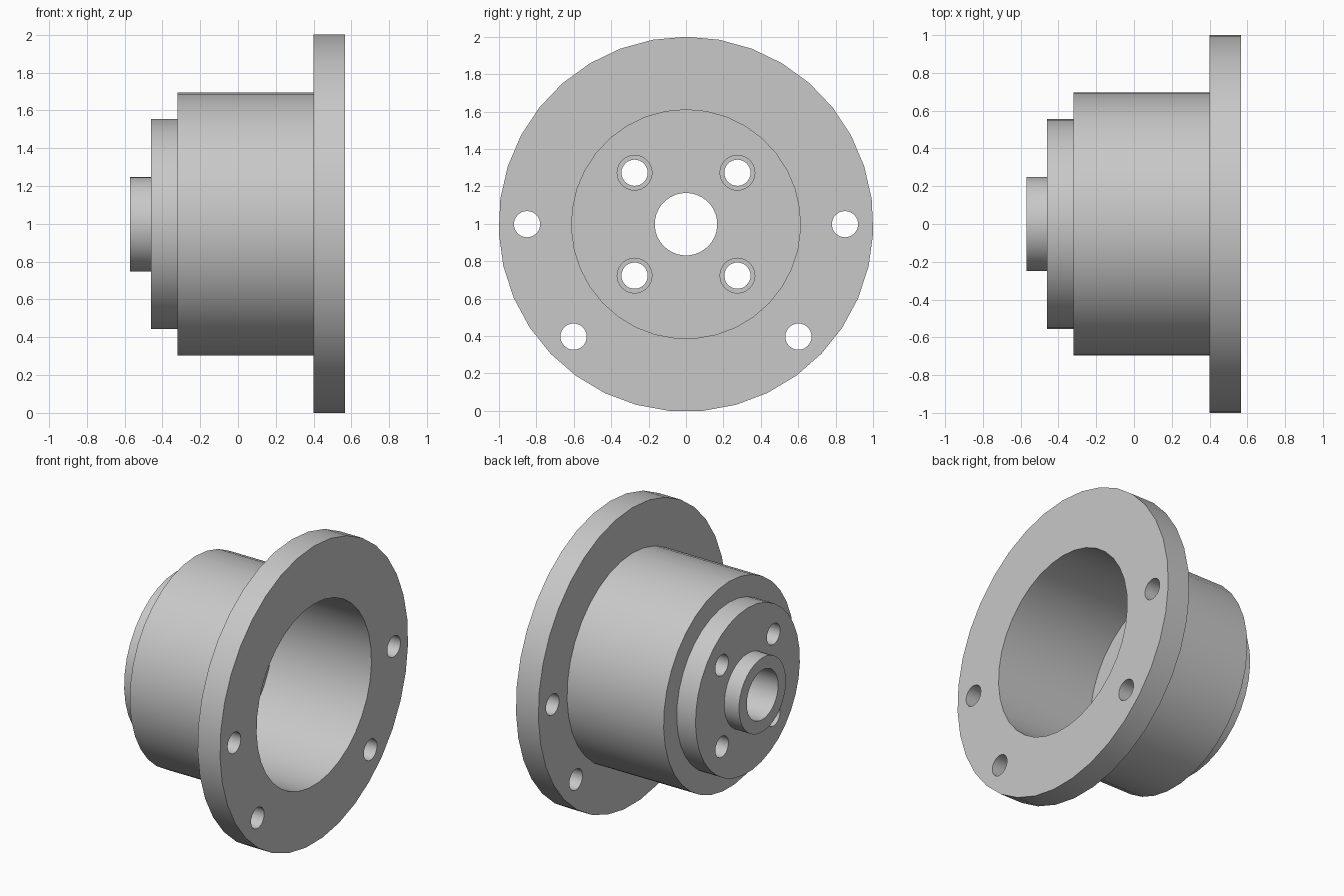
import bpy
import bmesh
from math import cos, sin, pi, radians
from mathutils import Matrix, Vector

cube = bpy.data.objects.get("Cube")
if cube:
    bpy.data.objects.remove(cube, do_unlink=True)

SIDES = 35
AXIS_Z = 0.998

steel = bpy.data.materials.new("plain grey metal")
steel.use_nodes = True
grey = (0.58, 0.58, 0.58, 1)
steel.diffuse_color = grey
steel.node_tree.nodes["Principled BSDF"].inputs["Base Color"].default_value = grey


def finish(name, bm):
    """Turn a bmesh into an object in the scene."""
    bmesh.ops.recalc_face_normals(bm, faces=bm.faces)
    mesh = bpy.data.meshes.new(name)
    bm.to_mesh(mesh)
    bm.free()
    mesh.materials.append(steel)
    obj = bpy.data.objects.new(name, mesh)
    bpy.context.collection.objects.link(obj)
    return obj


def revolve(name, profile):
    """Sweep a closed (x, radius) outline around the x axis."""
    bm = bmesh.new()
    rings = []
    for i in range(SIDES):
        a = 2 * pi * i / SIDES
        rings.append([bm.verts.new((x, r * sin(a), AXIS_Z + r * cos(a)))
                      for x, r in profile])
    for i, ring in enumerate(rings):
        after = rings[(i + 1) % SIDES]
        for j in range(len(profile)):
            k = (j + 1) % len(profile)
            bm.faces.new((ring[j], ring[k], after[k], after[j]))
    return finish(name, bm)


def drill(target, centres, radius, x0, x1):
    """Cut round holes along x at the given (y, z) offsets from the axis."""
    bm = bmesh.new()
    for y, z in centres:
        place = (Matrix.Translation(Vector(((x0 + x1) / 2, y, AXIS_Z + z)))
                 @ Matrix.Rotation(radians(90), 4, 'Y'))
        bmesh.ops.create_cone(bm, cap_ends=True, segments=32, radius1=radius,
                              radius2=radius, depth=x1 - x0, matrix=place)
    cutter = finish("hole_cutter", bm)
    cutter.hide_render = True
    mod = target.modifiers.new("holes", 'BOOLEAN')
    mod.operation = 'DIFFERENCE'
    mod.solver = 'EXACT'
    mod.object = cutter
    bpy.context.view_layer.objects.active = target
    bpy.ops.object.modifier_apply(modifier=mod.name)
    bpy.data.objects.remove(cutter, do_unlink=True)


# Stepped hub: flange, barrel, shoulder, boss, then shaft hole and open bore
FLOOR = -0.165
hub = revolve("flanged_hub", [
    (0.567, 0.612), (0.567, 1.002), (0.4, 1.002), (0.4, 0.696),
    (-0.32, 0.696), (-0.32, 0.556), (-0.46, 0.556), (-0.46, 0.25),
    (-0.57, 0.25), (-0.57, 0.167), (FLOOR, 0.167), (FLOOR, 0.612)])

# Flange bolt holes: two at the sides, two below
ring = [(0.85 * cos(radians(a)), 0.85 * sin(radians(a)))
        for a in (0, 180, 225, 315)]
drill(hub, ring, 0.07, 0.3, 0.7)

# Hub bolt holes, counterbored from inside the bore
square = [(y, z) for y in (-0.275, 0.275) for z in (-0.275, 0.275)]
drill(hub, square, 0.07, -0.55, 0)
drill(hub, square, 0.093, FLOOR - 0.1, 0)

# Smooth round walls with crisp rims
bpy.ops.object.select_all(action='DESELECT')
hub.select_set(True)
bpy.context.view_layer.objects.active = hub
bpy.ops.object.shade_smooth_by_angle(angle=radians(30))
